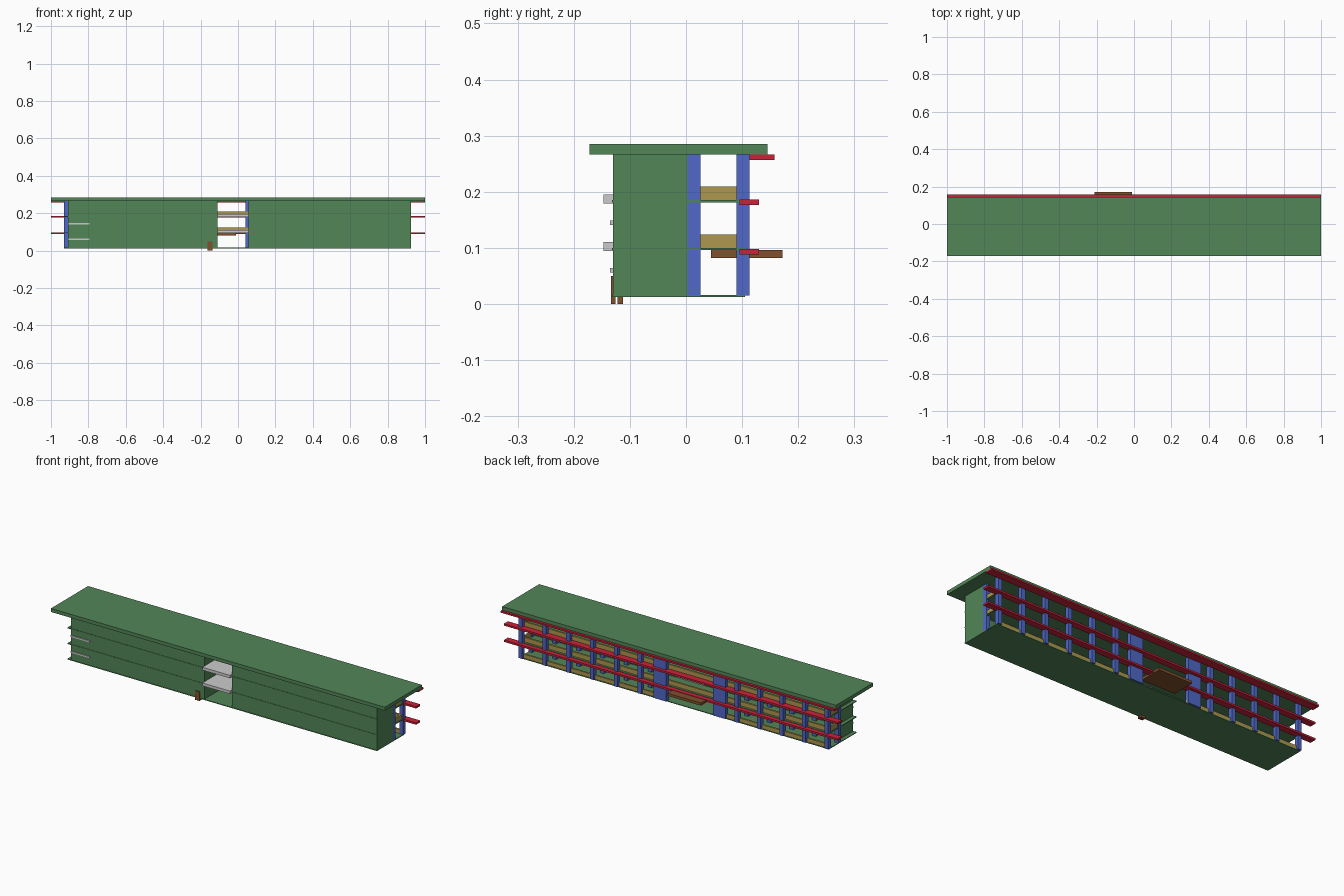
import bpy

if "Cube" in bpy.data.objects:
    bpy.data.objects.remove(bpy.data.objects["Cube"], do_unlink=True)


def material(name, rgb):
    m = bpy.data.materials.new(name)
    m.use_nodes = True
    m.diffuse_color = (*rgb, 1)
    m.node_tree.nodes["Principled BSDF"].inputs["Base Color"].default_value = (*rgb, 1)
    return m


GREEN = material("wall_green", (0.085, 0.24, 0.095))
RED = material("sunshade_red", (0.60, 0.016, 0.042))
BLUE = material("column_blue", (0.08, 0.14, 0.58))
YELLOW = material("railing_ochre", (0.42, 0.31, 0.075))
BROWN = material("wood_brown", (0.22, 0.08, 0.025))
GREY = material("light_grey", (0.6, 0.6, 0.6))


def box(name, mat, x, y, z):
    """Box from its (low, high) range on each axis."""
    bpy.ops.mesh.primitive_cube_add(size=1, location=[sum(r) / 2 for r in (x, y, z)])
    ob = bpy.context.object
    ob.name = name
    ob.scale = [r[1] - r[0] for r in (x, y, z)]
    bpy.ops.object.transform_apply(location=False, rotation=False, scale=True)
    ob.data.materials.append(mat)
    return ob


WEST, EAST = -0.92, 0.925
GAP = (-0.11, 0.055)
FLOORS = (0.012, 0.096, 0.181)

# Roof and the two room blocks either side of the open stairwell
box("roof", GREEN, (-1, 1), (-0.172, 0.145), (0.266, 0.285))
box("west_rooms", GREEN, (-0.91, GAP[0]), (-0.13, 0.003), (0.012, 0.266))
box("east_rooms", GREEN, (GAP[1], EAST), (-0.13, 0.003), (0.012, 0.266))

# Floor slabs, reaching out under the rear corridor
for i, z in enumerate(FLOORS):
    if i == 0:
        box("ground_slab", GREEN, (-0.93, EAST), (-0.132, 0.105), (z, z + 0.004))
        continue
    for side, x in (("west", (-0.93, GAP[0])), ("east", (GAP[1], EAST))):
        box(f"{side}_slab_{i}", GREEN, x, (-0.132, 0.105), (z, z + 0.004))
    box(f"corridor_slab_{i}", GREEN, GAP, (0.003, 0.105), (z, z + 0.004))
    # Stairwell landing
    box(f"landing_{i}", GREY, GAP, (-0.147, 0.003), (z - 0.002, z + 0.014))

# Columns in two rows along the corridor
west_columns = [WEST + 0.135 * k for k in range(5)]
east_columns = [0.914 - 0.143 * k for k in range(6)]
for i, x in enumerate(west_columns + east_columns):
    for row, y in (("inner", (0.003, 0.026)), ("outer", (0.09, 0.113))):
        box(f"{row}_column_{i}", BLUE, (x - 0.011, x + 0.011), y, (0.015, 0.266))

# Wide panels framing the entrance
for side, x in (("west", (-0.315, -0.24)), ("east", (0.04, 0.115))):
    box(f"{side}_entrance_panel", BLUE, x, (0.09, 0.113), (0.015, 0.266))

# Corridor railings, open at the ground floor entrance
for side, x in (("west", (WEST, -0.24)), ("east", (0.04, 0.915))):
    box(f"{side}_ground_railing", YELLOW, x, (0.092, 0.102), (0.016, 0.037))
for i, z in enumerate(FLOORS[1:]):
    rail = (z + 0.004, z + 0.028)
    box(f"railing_{i}", YELLOW, (WEST, 0.915), (0.083, 0.093), rail)
    for side, x in (("west", WEST), ("east", 0.915)):
        box(f"{side}_end_railing_{i}", YELLOW, (x - 0.005, x + 0.005), (0.026, 0.09), rail)

# Horizontal sunshades on the rear
box("lower_sunshade", RED, (-1, 1), (0.095, 0.13), (0.088, 0.098))
box("middle_sunshade", RED, (-1, 1), (0.095, 0.13), (0.176, 0.186))
box("upper_sunshade", RED, (-1, 1), (0.113, 0.158), (0.257, 0.266))

# Entrance canopy
box("entrance_canopy", BROWN, (-0.21, -0.01), (0.045, 0.172), (0.082, 0.096))

# Front signpost and its rear foot
box("front_post", BROWN, (-0.163, -0.137), (-0.134, -0.126), (0, 0.05))
box("post_foot", BROWN, (-0.163, -0.137), (-0.122, -0.112), (0, 0.012))

# Thin ledges at the west end of the front
for i, z in enumerate((0.06, 0.145)):
    box(f"front_ledge_{i}", GREY, (-0.91, -0.795), (-0.135, -0.129), (z - 0.004, z + 0.004))
